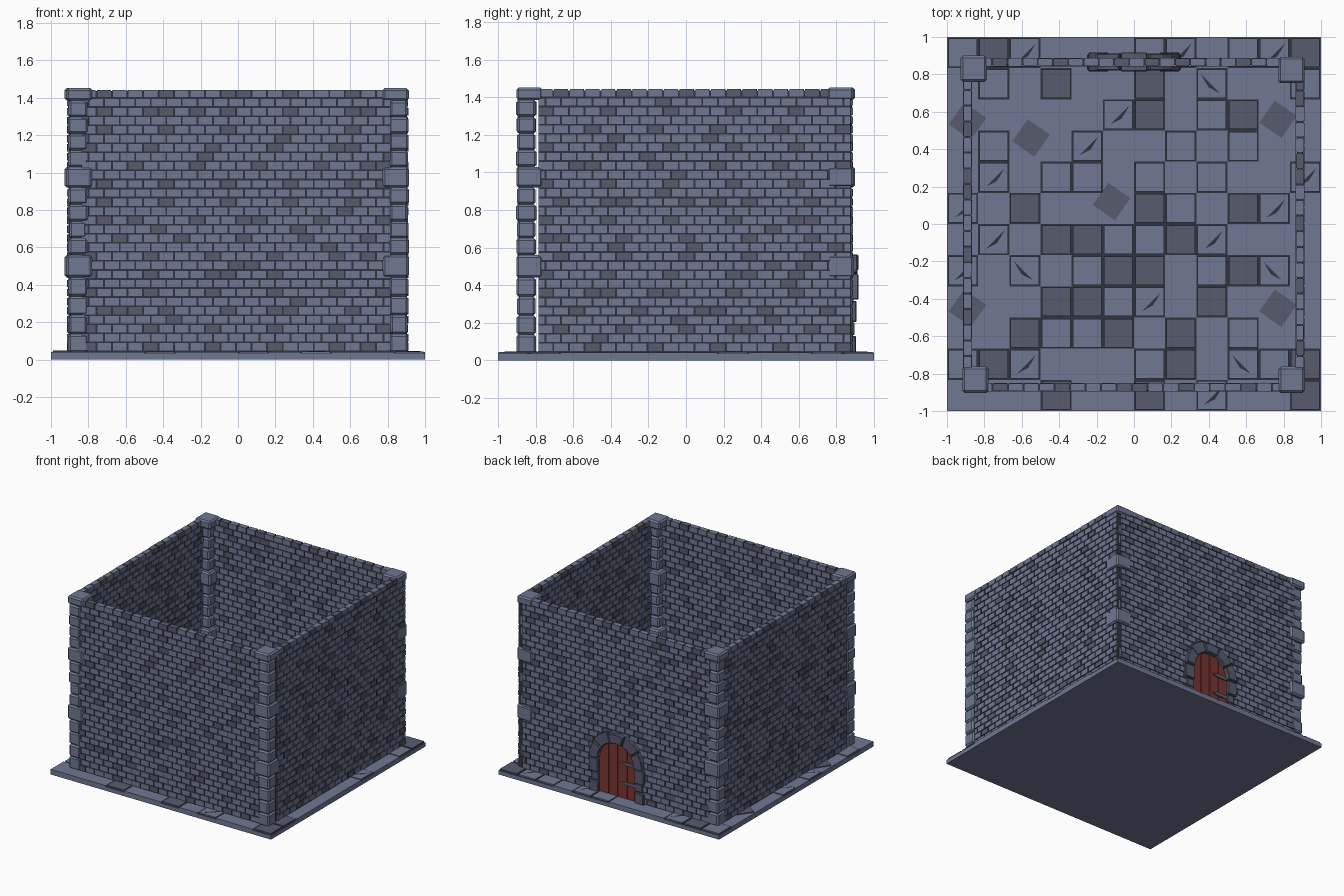
import bpy, bmesh, math, random
from mathutils import Matrix, Vector

if "Cube" in bpy.data.objects:
    bpy.data.objects.remove(bpy.data.objects["Cube"])

random.seed(4)

def mat(name, rgb):
    m = bpy.data.materials.new(name)
    m.diffuse_color = (*rgb, 1)
    m.use_nodes = True
    m.node_tree.nodes["Principled BSDF"].inputs["Base Color"].default_value = m.diffuse_color
    return m

STONE = mat("slate_stone", (0.16, 0.19, 0.29))
DARK = mat("dark_stone", (0.095, 0.105, 0.155))
MORTAR = mat("mortar", (0.03, 0.034, 0.047))
WOOD = mat("red_wood", (0.19, 0.035, 0.03))
MATS = [STONE, DARK, MORTAR, WOOD]

def finish(name, bm, bevel=0):
    bmesh.ops.recalc_face_normals(bm, faces=bm.faces)
    me = bpy.data.meshes.new(name)
    bm.to_mesh(me)
    bm.free()
    for m in MATS:
        me.materials.append(m)
    ob = bpy.data.objects.new(name, me)
    bpy.context.collection.objects.link(ob)
    if bevel:
        mod = ob.modifiers.new("chamfer", 'BEVEL')
        mod.width, mod.segments = bevel, 1
    return ob

def prism(bm, pts, d, mi=0):
    """Extrude a closed loop of 3D points along vector d."""
    d = Vector(d)
    a = [bm.verts.new(p) for p in pts]
    b = [bm.verts.new(Vector(p) + d) for p in pts]
    n = len(pts)
    faces = [bm.faces.new(a), bm.faces.new(b[::-1])]
    faces += [bm.faces.new((a[i], a[(i + 1) % n], b[(i + 1) % n], b[i])) for i in range(n)]
    for f in faces:
        f.material_index = mi

def box(bm, x0, x1, y0, y1, z0, z1, mi=0):
    prism(bm, [(x0, y0, z0), (x1, y0, z0), (x1, y1, z0), (x0, y1, z0)], (0, 0, z1 - z0), mi)

# ---- floor: slab, dark joint layer, tiles from a map (. flush, o outlined, d dark, c cracked)
TILES = ["odc...oc.ocd", ".o.d..d.c..o", ".....cd.od..", ".o..c..o.o..",
         ".c.oo.o.o..c", "c.d...do.dc.", ".c.ddoodc...", "c.c.odd.odc.",
         "...ddoc.d...", "..dood.d.o..", "odc...od.cod", "...d..d.c..d"]
bm = bmesh.new()
box(bm, -1, 1, -1, 1, 0, 0.033)
finish("floor_slab", bm)
bm = bmesh.new()
box(bm, -0.995, 0.995, -0.995, 0.995, 0.03, 0.036, 2)
finish("floor_joints", bm)
P = 2 / 12
bm = bmesh.new()
cracks = bmesh.new()
for r, row in enumerate(TILES):
    for c, t in enumerate(row):
        x, y = -1 + c * P, 1 - (r + 1) * P
        g = 0 if t == '.' else 0.007
        top = 0.042 if t == '.' else 0.045
        box(bm, x + g, x + P - g, y + g, y + P - g, 0.033, top, 1 if t == 'd' else 0)
        if t == 'c':
            s = random.choice((0, 1))
            u = [(.25, .2), (.6, .38), (.85, .8), (.68, .5)]
            prism(cracks, [(x + P * (1 - a if s and r % 3 == 1 else a), y + P * b, top) for a, b in u],
                  (0, 0, 0.001), 2)
finish("floor_tiles", bm)
finish("floor_cracks", cracks)

# loose, twisted paving stones
bm = bmesh.new()
for x, y in [(-.89, .55), (-.55, .46), (-.12, .12), (.77, .56), (-.89, -.45), (.77, -.45)]:
    R = Matrix.Rotation(math.radians(-35), 3, 'Z')
    pts = [R @ Vector((a * .072, b * .072, 0)) + Vector((x, y, .036))
           for a, b in ((-1, -1), (1, -1), (1, 1), (-1, 1))]
    prism(bm, pts, (0, 0, 0.014), 1)
finish("loose_tiles", bm)

# ---- brick walls
Z0, Z1, ROWS, BW = 0.04, 1.443, 29, 0.083
ARCH_Z, R_IN, R_OUT = 0.32, 0.165, 0.245

def in_door(s, z):
    return abs(s) < 0.2 and z < ARCH_Z or math.hypot(s, z - ARCH_Z) < 0.2

def wall(name, along_x, a0, a1, c, door=False):
    bm = bmesh.new()
    def put(s0, s1, h, z0, z1, mi):
        if along_x:
            box(bm, s0, s1, c - h, c + h, z0, z1, mi)
        else:
            box(bm, c - h, c + h, s0, s1, z0, z1, mi)
    # mortar core
    e = 0.004
    if door:
        put(a0 + e, -R_IN - .01, 0.016, Z0 - .01, Z1 - .006, 2)
        put(R_IN + .01, a1 - e, 0.016, Z0 - .01, Z1 - .006, 2)
        put(-R_IN - .01, R_IN + .01, 0.016, ARCH_Z + R_IN + .01, Z1 - .006, 2)
    else:
        put(a0 + e, a1 - e, 0.016, Z0 - .01, Z1 - .006, 2)
    # running bond
    h = (Z1 - Z0) / ROWS
    n = round((a1 - a0) / BW)
    w = (a1 - a0) / n
    for r in range(ROWS):
        z = Z0 + r * h
        off = -0.5 * w if r % 2 else 0
        phase = random.randrange(4)
        for i in range(n + (r % 2)):
            s0 = max(a0, a0 + off + i * w)
            s1 = min(a1, a0 + off + (i + 1) * w)
            if door and in_door((s0 + s1) / 2, z + h / 2):
                continue
            dark = r % 2 == 0 and (i + phase) % 4 == 0 or random.random() < 0.06
            put(s0 + .005, s1 - .005, 0.0225 + random.uniform(-.002, .001),
                z + .009, z + h, 1 if dark else 0)
    finish(name, bm)

wall("front_wall", True, -0.84, 0.82, -0.873)
wall("back_wall", True, -0.84, 0.87, 0.865, True)
wall("left_wall", False, -0.79, 0.80, -0.89)
wall("right_wall", False, -0.79, 0.88, 0.887)

# ---- corner pillars: wide quoins with narrow stones between
def pillar(name, x, y, cx, cy):
    bm = bmesh.new()
    for z0, z1 in ((.44, .56), (.92, 1.03), (1.385, 1.452)):
        box(bm, cx - .07, cx + .07, cy - .07, cy + .07, z0, z1)
    for z0, z1 in ((.036, .44), (.56, .92), (1.03, 1.385)):
        n = 4
        h = (z1 - z0) / n
        for i in range(n):
            a = random.uniform(.046, .055)
            b = random.uniform(.046, .055)
            box(bm, x - a, x + a, y - b, y + b, z0 + i * h, z0 + (i + 1) * h)
    finish(name, bm, 0.012)

pillar("front_left_pillar", -.855, -.85, -.848, -.833)
pillar("front_right_pillar", .86, -.85, .843, -.833)
pillar("back_left_pillar", -.86, .835, -.857, .83)
pillar("back_right_pillar", .845, .825, .842, .823)

# ---- door surround: voussoirs and jamb stones
bm = bmesh.new()
N = 5
for k in range(N):
    t0, t1 = math.pi * k / N + .015, math.pi * (k + 1) / N - .015
    ro = R_OUT + (0, .012, -.003, .008, 0)[k]
    ring = [(ro, t0), (ro, (t0 + t1) / 2), (ro, t1), (R_IN, t1), (R_IN, (t0 + t1) / 2), (R_IN, t0)]
    y0, y1 = .815 + .005 * (k % 2), .918 - .006 * (k % 2)
    prism(bm, [(r * math.cos(t), y0, ARCH_Z + r * math.sin(t)) for r, t in ring], (0, y1 - y0, 0), 1)
for s in (-1, 1):
    for z0, z1, w, y1 in ((.036, .13, .245, .905), (.134, .2, .23, .898), (.204, .316, .25, .908)):
        xs = sorted((s * R_IN, s * w))
        box(bm, xs[0], xs[1], 1.73 - y1, y1, z0, z1, 1)
finish("door_arch", bm, 0.005)

# ---- planked door with arched top
bm = bmesh.new()
R = R_IN + .003
for k in range(4):
    xa, xb = -R + k * R / 2 + .003, -R + (k + 1) * R / 2 - .003
    xs = [xb + (xa - xb) * i / 4 for i in range(5)]
    pts = [(xa, .847, .036), (xb, .847, .036)]
    pts += [(x, .847, ARCH_Z + math.sqrt(R * R - x * x)) for x in xs]
    prism(bm, pts, (0, .036, 0), 3)
finish("door_planks", bm)
bm = bmesh.new()
box(bm, -R_IN, R_IN, .855, .875, .036, .36, 2)
finish("door_backing", bm)

# iron strap hinges on both faces
bm = bmesh.new()
for z in (.17, .33):
    prism(bm, [(-.165, .838, z - .016), (-.06, .838, z - .012), (-.03, .838, z),
               (-.06, .838, z + .012), (-.165, .838, z + .016)], (0, .054, 0), 1)
finish("door_hinges", bm)
